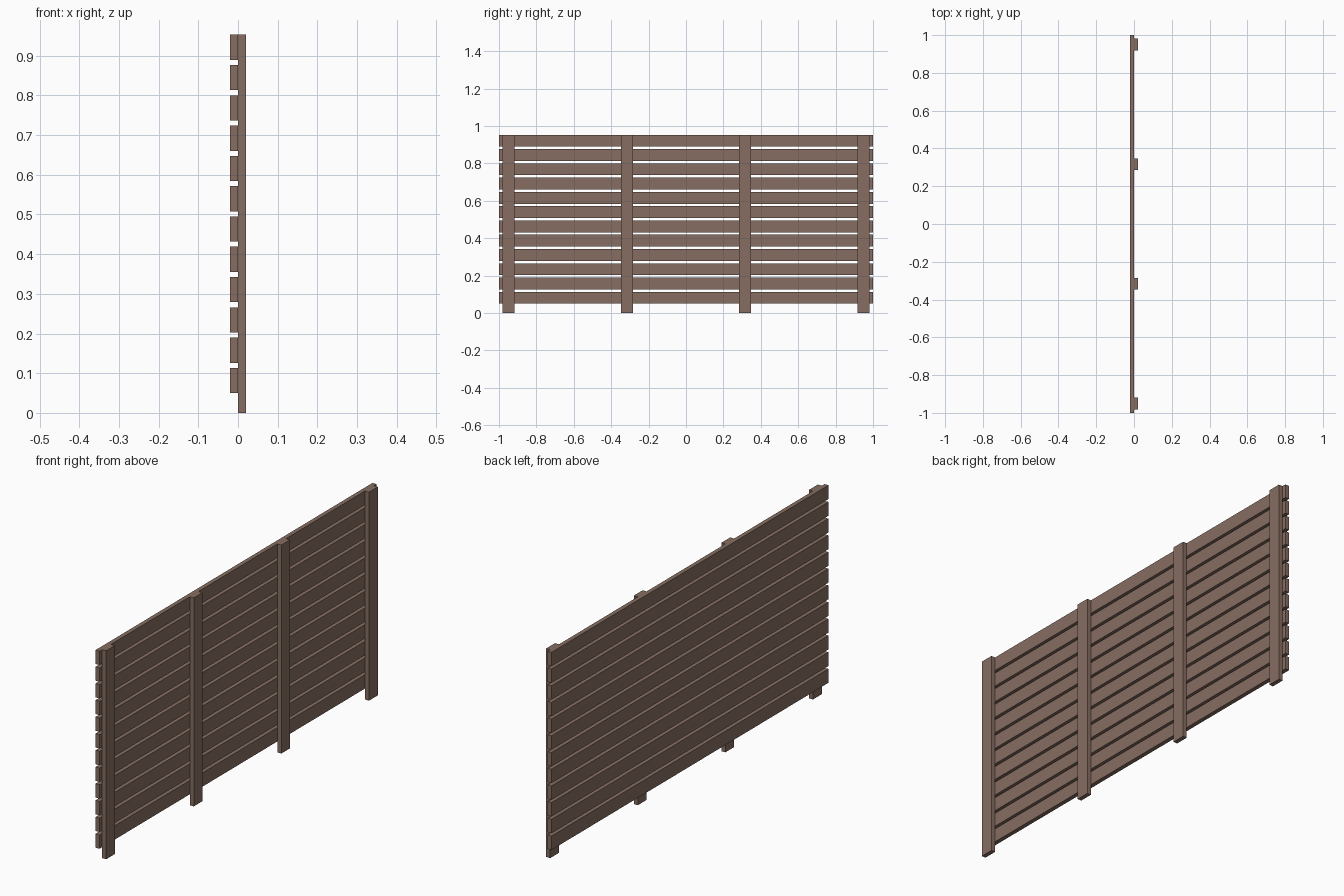
import bpy

if "Cube" in bpy.data.objects:
    bpy.data.objects.remove(bpy.data.objects["Cube"])

wood = bpy.data.materials.new("brown_wood")
wood.diffuse_color = (0.24, 0.155, 0.12, 1)
wood.use_nodes = True
wood.node_tree.nodes["Principled BSDF"].inputs["Base Color"].default_value = wood.diffuse_color

THICK = 0.02      # thickness of slats and posts
BOARD = 0.0635    # board width
TOP = 0.953       # overall height
GAP_BELOW = 0.05  # ground clearance under the lowest slat
SLATS = 12


def board(name, centre, size):
    bpy.ops.mesh.primitive_cube_add(size=1, location=centre)
    ob = bpy.context.object
    ob.name = name
    ob.scale = size
    bpy.ops.object.transform_apply(location=False, rotation=False, scale=True)
    ob.data.materials.append(wood)


# Horizontal slats, evenly spaced from the ground gap to the top
first = GAP_BELOW + BOARD / 2
pitch = (TOP - BOARD / 2 - first) / (SLATS - 1)
for i in range(SLATS):
    board(f"slat_{i + 1}", (-THICK / 2, 0, first + i * pitch), (THICK, 2, BOARD))

# Upright posts on one side, reaching the ground
for i in range(4):
    y = -0.949 + i * 2 * 0.949 / 3
    board(f"post_{i + 1}", (THICK / 2, y, TOP / 2), (THICK, BOARD, TOP))
